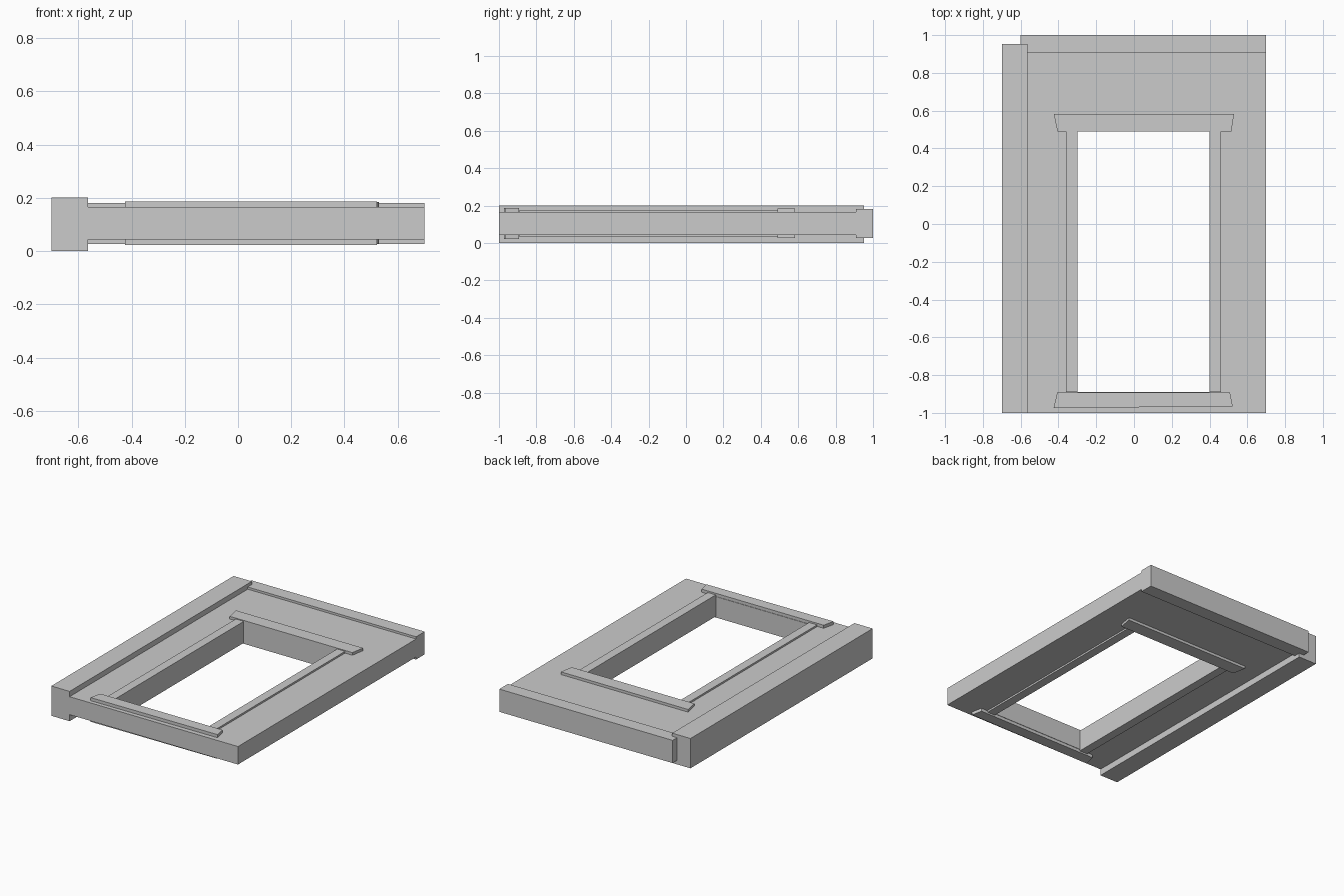
import bpy, bmesh

if "Cube" in bpy.data.objects:
    bpy.data.objects.remove(bpy.data.objects["Cube"])

MID = 0.105  # mid-plane of the wall thickness


def prism(name, outlines, spans):
    """Extrude each xy outline through each z span into one object."""
    bm = bmesh.new()
    for pts in outlines:
        for z0, z1 in spans:
            face = bm.faces.new([bm.verts.new((x, y, z0)) for x, y in pts])
            ext = bmesh.ops.extrude_face_region(bm, geom=[face])
            top = [v for v in ext["geom"] if isinstance(v, bmesh.types.BMVert)]
            bmesh.ops.translate(bm, verts=top, vec=(0, 0, z1 - z0))
    bmesh.ops.recalc_face_normals(bm, faces=bm.faces)
    mesh = bpy.data.meshes.new(name)
    bm.to_mesh(mesh)
    bm.free()
    obj = bpy.data.objects.new(name, mesh)
    bpy.context.collection.objects.link(obj)
    return obj


def rect(x0, x1, y0, y1):
    return [(x0, y0), (x1, y0), (x1, y1), (x0, y1)]


def both_faces(height):
    """Z spans for trim standing proud of both wall faces."""
    return [(0.166, height), (2 * MID - height, 0.044)]


# Wall panel with window opening, built as a closed ring
bm = bmesh.new()
xs, ys = (-0.57, -0.30, 0.40, 0.70), (-1.0, -0.89, 0.49, 0.99)
grid = [[bm.verts.new((x, y, 0.044)) for y in ys] for x in xs]
faces = [bm.faces.new((grid[i][j], grid[i + 1][j], grid[i + 1][j + 1], grid[i][j + 1]))
         for i in range(3) for j in range(3) if (i, j) != (1, 1)]
ext = bmesh.ops.extrude_face_region(bm, geom=faces)
bmesh.ops.translate(bm, vec=(0, 0, 0.122),
                    verts=[v for v in ext["geom"] if isinstance(v, bmesh.types.BMVert)])
bmesh.ops.recalc_face_normals(bm, faces=bm.faces)
bmesh.ops.dissolve_limit(bm, angle_limit=0.01, verts=bm.verts, edges=bm.edges)
mesh = bpy.data.meshes.new("wall_panel")
bm.to_mesh(mesh)
bm.free()
bpy.context.collection.objects.link(bpy.data.objects.new("wall_panel", mesh))

# Corner post and top beam
prism("corner_post", [rect(-0.70, -0.563, -1.0, 0.952)], [(0.0, 0.202)])
prism("top_beam", [rect(-0.60, 0.70, 0.908, 1.0)], [(0.027, 0.181)])

# Window trim on both faces: side casings, header and sill with slanted ends
prism("side_casings", [rect(-0.36, -0.30, -0.89, 0.49), rect(0.40, 0.46, -0.89, 0.49)],
      both_faces(0.178))
prism("window_header", [[(-0.405, 0.49), (0.515, 0.49), (0.53, 0.583), (-0.425, 0.583)]],
      both_faces(0.184))
prism("window_sill", [[(-0.425, -0.973), (0.523, -0.967), (0.508, -0.893), (-0.407, -0.893)]],
      both_faces(0.187))
